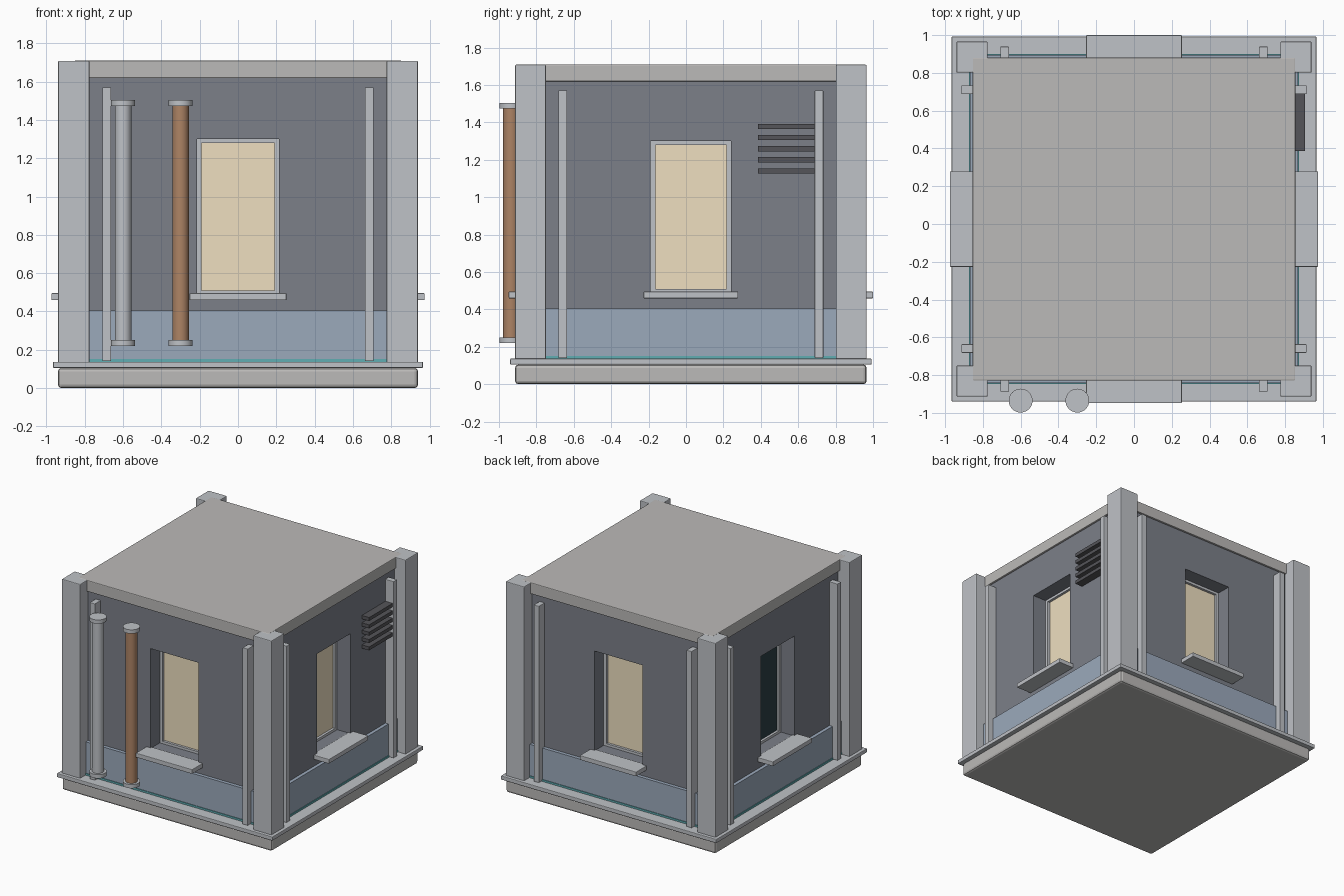
import bpy, math
from mathutils import Matrix

if "Cube" in bpy.data.objects:
    bpy.data.objects.remove(bpy.data.objects["Cube"])

CY = 0.026  # building centre in y (pipes stick out at the front)


def mat(name, rgb):
    m = bpy.data.materials.new(name)
    m.diffuse_color = (*rgb, 1)
    m.use_nodes = True
    m.node_tree.nodes["Principled BSDF"].inputs["Base Color"].default_value = m.diffuse_color
    return m


WALL = mat("slate_wall", (0.20, 0.215, 0.25))
DADO = mat("blue_panel", (0.33, 0.40, 0.50))
TRIM = mat("pale_trim", (0.52, 0.54, 0.57))
STONE = mat("stone", (0.50, 0.49, 0.48))
CREAM = mat("lit_pane", (0.86, 0.74, 0.53))
DARK = mat("dark_pane", (0.025, 0.05, 0.06))
VENT = mat("vent_metal", (0.09, 0.09, 0.10))
COPPER = mat("copper", (0.42, 0.23, 0.13))
TEAL = mat("teal_strip", (0.12, 0.42, 0.45))


def box(name, x, y, z, material=None, bevel=0.0, side=0):
    """Box from (min, max) ranges around the building centre, turned by quarter turns."""
    bpy.ops.mesh.primitive_cube_add(size=1)
    ob = bpy.context.object
    ob.name = name
    size = [r[1] - r[0] for r in (x, y, z)]
    mid = [(r[1] + r[0]) / 2 for r in (x, y, z)]
    ob.data.transform(Matrix.Translation(mid) @ Matrix.Diagonal((*size, 1)))
    ob.data.transform(Matrix.Translation((0, CY, 0)) @ Matrix.Rotation(side * math.pi / 2, 4, 'Z'))
    if material:
        ob.data.materials.append(material)
    if bevel:
        b = ob.modifiers.new("bevel", 'BEVEL')
        b.width, b.segments = bevel, 2
    return ob


def square(name, half, z, material, bevel=0.0):
    return box(name, (-half, half), (-half, half), z, material, bevel)


def cylinder(name, x, y, radius, z, material):
    bpy.ops.mesh.primitive_cylinder_add(vertices=32, radius=radius, depth=z[1] - z[0],
                                        location=(x, y, (z[0] + z[1]) / 2))
    ob = bpy.context.object
    ob.name = name
    ob.data.materials.append(material)
    bpy.ops.object.shade_smooth_by_angle()


# base, walls and roof
square("base_slab", 0.94, (0, 0.105), STONE, 0.018)
square("base_lip", 0.966, (0.105, 0.137), TRIM, 0.005)
wall = square("wall", 0.84, (0.13, 1.63), WALL)
square("roof_slab", 0.855, (1.618, 1.71), STONE, 0.006)
# lower panel ring and teal strip, both behind the corner columns
square("lower_panel", 0.868, (0.13, 0.405), DADO)
square("teal_strip", 0.873, (0.13, 0.152), TEAL)

# corner columns
for k in range(4):
    box("corner_column", (0.775, 0.94), (-0.94, -0.775), (0.13, 1.708), TRIM, 0.006, k)

# per side: window recess, pane, sill and two thin pilasters
for k in range(4):
    cutter = box("window_cutter", (-0.215, 0.215), (-1, -0.69), (0.49, 1.30), WALL, 0, k)
    cutter.hide_render = True
    cutter.hide_viewport = True
    cut = wall.modifiers.new("window_recess", 'BOOLEAN')
    cut.object, cut.solver = cutter, 'EXACT'
    box("window_pane", (-0.19, 0.19), (-0.70, -0.68), (0.51, 1.28), DARK if k == 3 else CREAM, 0, k)
    for u in (-0.2025, 0.2025):
        box("window_jamb", (u - 0.0125, u + 0.0125), (-0.72, -0.68), (0.49, 1.30), TRIM, 0, k)
    for z in (0.49, 1.28):
        box("window_rail", (-0.19, 0.19), (-0.72, -0.68), (z, z + 0.02), TRIM, 0, k)
    box("window_sill", (-0.253, 0.253), (-0.974, -0.82), (0.459, 0.495), TRIM, 0.004, k)
    for u in (-0.685, 0.685):
        box("pilaster", (u - 0.023, u + 0.023), (-0.913, -0.82), (0.14, 1.57), TRIM, 0.003, k)

# vent slats on the right side
for i in range(5):
    z = 1.14 + i * 0.0595
    box("vent_slat", (0.36, 0.662), (-0.905, -0.82), (z - 0.014, z + 0.014), VENT, 0, 1)

# two pipes with end collars at the front
for x, name, m in ((-0.60, "grey_pipe", TRIM), (-0.30, "copper_pipe", COPPER)):
    cylinder(name, x, -0.935, 0.043, (0.23, 1.49), m)
    for z in (0.22, 1.473):
        cylinder("pipe_collar", x, -0.935, 0.063, (z, z + 0.031), TRIM)
